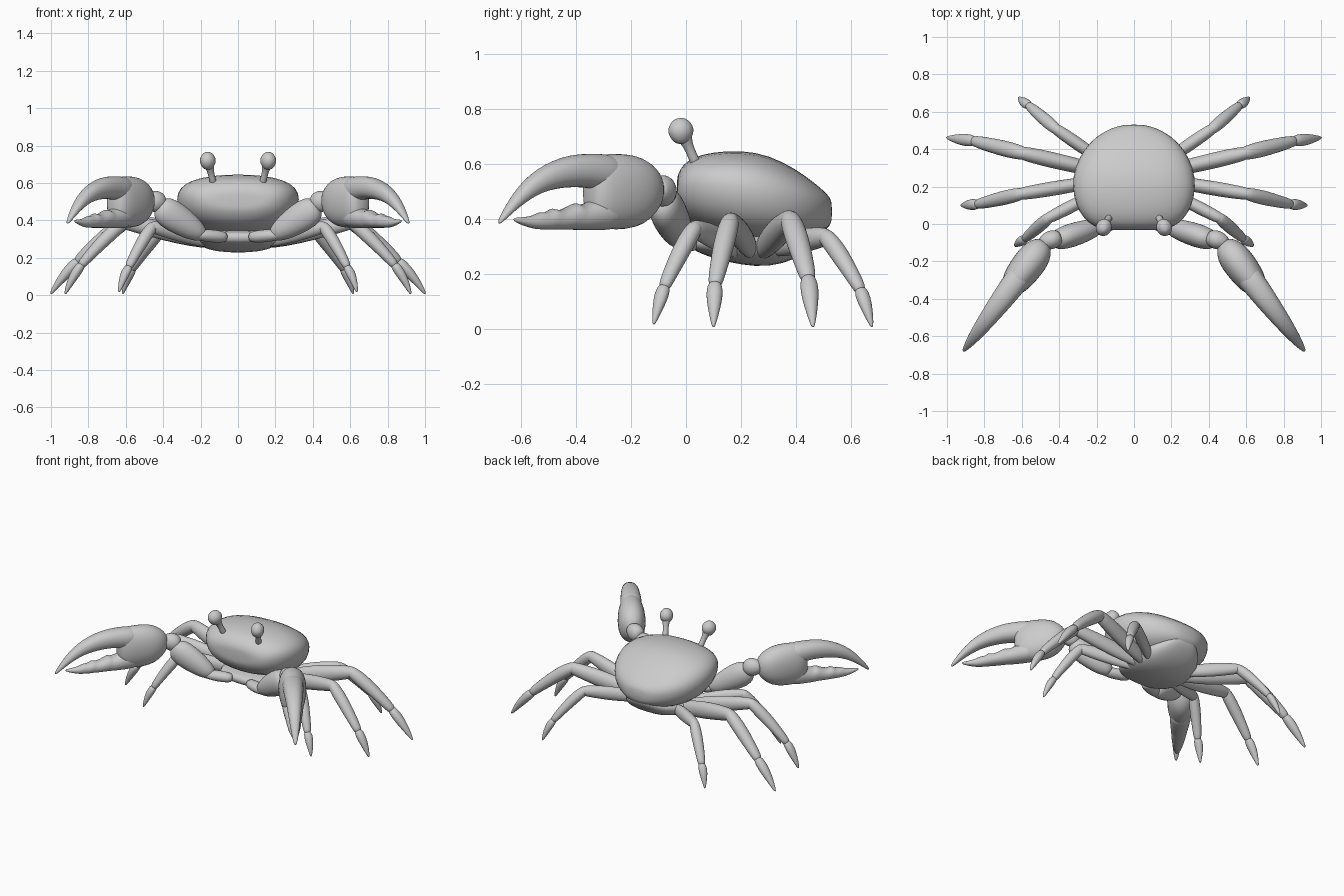
import bpy, bmesh
from math import sin, cos, tau, copysign
from mathutils import Vector as V

N = 16
Z = V((0, 0, 1))


def spow(v, p):
    return copysign(abs(v) ** p, v)


def skin(name, rings, mirror=True):
    """Join rings of points into a smooth closed part."""
    bm = bmesh.new()
    rows = [[bm.verts.new(p) for p in r] for r in rings]
    for a, b in zip(rows, rows[1:]):
        for i in range(N):
            j = (i + 1) % N
            bm.faces.new((a[i], a[j], b[j], b[i]))
    bm.faces.new(rows[0])
    bm.faces.new(rows[-1])
    bmesh.ops.recalc_face_normals(bm, faces=bm.faces)
    for f in bm.faces:
        f.smooth = True
    me = bpy.data.meshes.new(name)
    bm.to_mesh(me)
    bm.free()
    ob = bpy.data.objects.new(name, me)
    bpy.context.collection.objects.link(ob)
    if mirror:
        ob.modifiers.new("mirror", 'MIRROR').use_mirror_merge = False
    s = ob.modifiers.new("smooth", 'SUBSURF')
    s.levels = s.render_levels = 1
    return ob


def ring(c, side, up, w, h_up, h_dn, p=1.0):
    out = []
    for i in range(N):
        a = tau * i / N
        h = h_up if sin(a) > 0 else h_dn
        out.append(c + side * w * spow(cos(a), p) + up * h * spow(sin(a), p))
    return out


def limb(name, a, b, prof, bend=(0, 0, 0)):
    """Tapered segment from a to b; prof = (fraction, half width, half height)."""
    a, b, bend = V(a), V(b), V(bend)
    t = (b - a).normalized()
    side = t.cross(Z).normalized()
    up = side.cross(t)
    return skin(name, [ring(a.lerp(b, f) + bend * 4 * f * (1 - f), side, up, w, h, h)
                       for f, w, h in prof])


def shell(name, secs, p):
    """Body loft along y; section = (y, half width, top, middle, bottom)."""
    return skin(name, [ring(V((0, y, m)), V((1, 0, 0)), Z, w, t - m, m - b, p)
                       for y, w, t, m, b in secs], False)


def claw(name, secs):
    """Claw loft along its slanted plane; section = (reach, low, high, half thickness)."""
    return skin(name, [ring(V((.47 + (s - .09) * .75, -s, (lo + hi) / 2)), V((.8, .6, 0)), Z,
                            w, (hi - lo) / 2, (hi - lo) / 2, .9) for s, lo, hi, w in secs])


# carapace and underside
shell("carapace", [
    (-.033, .10, .54, .50, .47), (-.03, .17, .565, .51, .45), (-.01, .225, .60, .52, .41),
    (.03, .275, .628, .53, .37), (.1, .318, .645, .53, .34), (.2, .338, .652, .52, .31),
    (.3, .325, .635, .50, .30), (.4, .275, .583, .475, .31), (.47, .205, .53, .46, .335),
    (.515, .12, .49, .44, .36), (.532, .05, .465, .42, .39)], .85)
shell("abdomen", [
    (.02, .10, .33, .31, .29), (.05, .17, .34, .31, .275), (.1, .21, .35, .31, .255),
    (.2, .235, .35, .31, .23), (.3, .23, .35, .31, .222), (.4, .185, .37, .32, .25),
    (.47, .13, .39, .34, .30), (.52, .06, .41, .385, .36)], .85)

# walking legs: hip, knee, ankle, tip, thickness
legs = [
    ((.13, .20, .28), (.46, .03, .365), (.585, -.08, .15), (.637, -.118, .015), .85),
    ((.13, .24, .28), (.61, .16, .39), (.84, .105, .16), (.925, .10, .005), .95),
    ((.13, .27, .28), (.60, .38, .395), (.86, .445, .18), (1.003, .462, .005), 1.05),
    ((.13, .31, .29), (.42, .51, .335), (.565, .635, .14), (.617, .677, .005), .85),
]
for i, (hip, knee, ankle, tip, k) in enumerate(legs, 1):
    def sc(rows):
        return [(f, w * k, h * k) for f, w, h in rows]
    limb(f"leg_{i}_thigh", hip, knee, sc([
        (0, .02, .025), (.1, .032, .042), (.4, .04, .055), (.7, .042, .052), (.92, .038, .043),
        (1.02, .033, .036), (1.06, .015, .016)]), (0, 0, .005))
    limb(f"leg_{i}_shin", knee, ankle, sc([
        (-.1, .018, .018), (-.06, .033, .033), (.1, .04, .04), (.4, .042, .04), (.8, .034, .031),
        (.97, .029, .027), (1.02, .018, .018)]), (0, 0, .012))
    limb(f"leg_{i}_foot", ankle, tip, sc([
        (-.06, .018, .018), (0, .028, .026), (.25, .034, .03), (.6, .024, .022),
        (.9, .011, .011), (1, .004, .004)]), (.004, 0, .006))

# claw arms
limb("arm_base", (.06, .03, .31), (.23, -.04, .325), [
    (0, .02, .02), (.1, .035, .032), (.5, .042, .036), (.9, .035, .03), (1, .015, .015)])
limb("upper_arm", (.18, -.01, .315), (.425, -.09, .475), [
    (0, .02, .02), (.06, .045, .045), (.3, .06, .07), (.65, .066, .085), (.88, .06, .08),
    (.98, .045, .055), (1.02, .02, .025)])
limb("wrist", (.40, -.07, .495), (.50, -.105, .51), [
    (-.1, .02, .02), (0, .04, .045), (.3, .052, .06), (.6, .05, .058), (.85, .038, .042),
    (1, .03, .03)])

# claws: palm, upper and lower finger (with blunt teeth)
claw("claw_palm", [
    (.095, .47, .54, .025), (.11, .435, .575, .055), (.145, .39, .612, .08), (.19, .363, .635, .09),
    (.25, .357, .64, .088), (.31, .36, .637, .078), (.34, .385, .62, .06), (.355, .43, .57, .035)])
claw("claw_upper_finger", [
    (.25, .49, .62, .06), (.28, .49, .637, .07), (.35, .512, .638, .066), (.41, .515, .635, .06),
    (.47, .51, .617, .053), (.53, .495, .586, .045), (.585, .462, .54, .036),
    (.63, .425, .482, .026), (.665, .39, .425, .015), (.682, .378, .393, .006)])
claw("claw_lower_finger", [
    (.25, .37, .49, .06), (.28, .357, .49, .07), (.34, .357, .47, .062), (.385, .358, .445, .055),
    (.40, .359, .462, .053), (.42, .359, .448, .05), (.465, .36, .425, .044), (.485, .36, .445, .042),
    (.505, .36, .42, .038), (.53, .361, .428, .033), (.555, .363, .41, .027),
    (.60, .378, .405, .016), (.628, .393, .404, .006)])

# eyes on stalks
limb("eye_stalk", (.13, .04, .59), (.16, -.015, .72), [
    (0, .022, .022), (.3, .017, .017), (.6, .018, .018), (.85, .03, .03), (1, .03, .03)])
limb("eye_ball", (.16, -.015, .672), (.163, -.022, .766), [
    (0, .014, .014), (.1, .028, .03), (.3, .04, .044), (.55, .045, .05), (.8, .036, .04),
    (.95, .02, .024), (1, .01, .012)])
